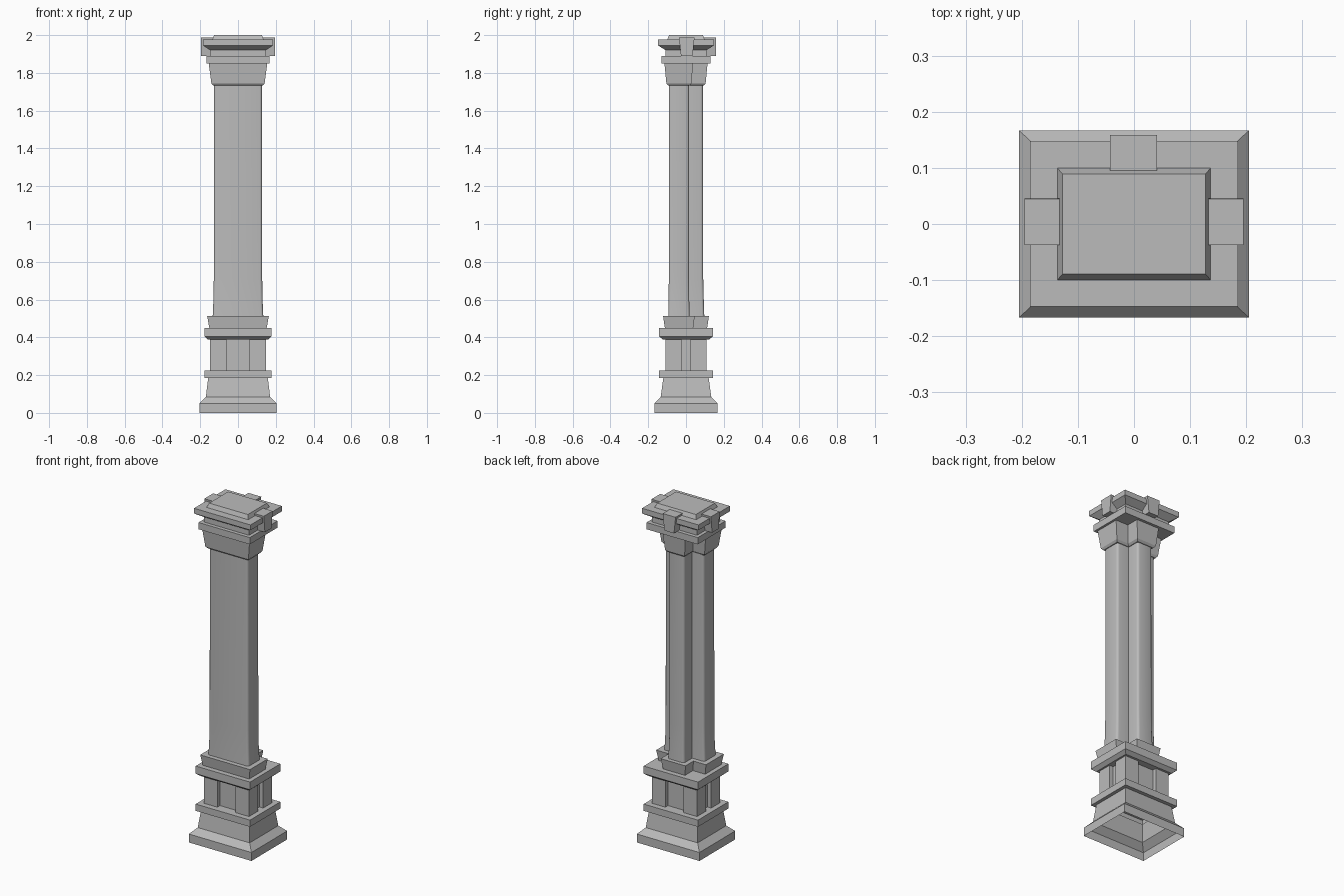
import bpy
import bmesh

cube = bpy.data.objects.get("Cube")
if cube:
    bpy.data.objects.remove(cube, do_unlink=True)

STONE = (0.5, 0.5, 0.5, 1.0)
stone = bpy.data.materials.new("grey stone")
stone.use_nodes = True
stone.diffuse_color = STONE
stone.node_tree.nodes["Principled BSDF"].inputs["Base Color"].default_value = STONE


def rect(hx, hy):
    return [(-hx, -hy), (hx, -hy), (hx, hy), (-hx, hy)]


def tee(hx, front, middle, px, back):
    """Wide front slab with a narrower pilaster behind it."""
    return [(-hx, front), (hx, front), (hx, middle), (px, middle),
            (px, back), (-px, back), (-px, middle), (-hx, middle)]


def loft(name, layers, bottom=True, top=True, bevel=0.0):
    """Skin a stack of (z, outline) layers."""
    bm = bmesh.new()
    rings = [[bm.verts.new((x, y, z)) for x, y in outline] for z, outline in layers]
    n = len(rings[0])
    for low, high in zip(rings, rings[1:]):
        for i in range(n):
            j = (i + 1) % n
            bm.faces.new((low[i], low[j], high[j], high[i]))
    if bottom:
        bm.faces.new(rings[0][::-1])
    if top:
        bm.faces.new(rings[-1])
    bm.normal_update()
    if bevel:
        corners = [e for e in bm.edges if len(e.link_faces) == 2 and e.is_convex
                   and e.calc_face_angle() > 1.0]
        bmesh.ops.bevel(bm, geom=corners, offset=bevel, segments=3,
                        profile=0.5, affect='EDGES')
    mesh = bpy.data.meshes.new(name)
    bm.to_mesh(mesh)
    bm.free()
    mesh.materials.append(stone)
    ob = bpy.data.objects.new(name, mesh)
    bpy.context.collection.objects.link(ob)
    return ob


def moulding(name, layers, **options):
    return loft(name, [(z, rect(hx, hy)) for z, hx, hy in layers], **options)


# Pedestal foot, open underneath
moulding("plinth", [(0, 0.205, 0.167), (0.05, 0.205, 0.167), (0.085, 0.17, 0.134),
                    (0.185, 0.158, 0.12), (0.185, 0.178, 0.142),
                    (0.225, 0.178, 0.142)], bottom=False)

# Pedestal die: a core with four corner posts
moulding("pedestal_core", [(0.22, 0.123, 0.083), (0.395, 0.123, 0.083)])
for sx, side in ((-1, "right"), (1, "left")):
    for sy, end in ((-1, "front"), (1, "back")):
        xs = sorted((sx * 0.06, sx * 0.148))
        ys = sorted((sy * 0.024, sy * 0.108))
        post = [(xs[0], ys[0]), (xs[1], ys[0]), (xs[1], ys[1]), (xs[0], ys[1])]
        loft(f"corner_post_{end}_{side}", [(0.22, post), (0.395, post)])

moulding("pedestal_cap", [(0.388, 0.158, 0.121), (0.405, 0.178, 0.142),
                          (0.45, 0.178, 0.142)])

# Shaft with its base and capital, stepped at the back
loft("shaft_base", [(0.45, tee(0.152, -0.112, 0.038, 0.072, 0.112)),
                    (0.512, tee(0.163, -0.121, 0.046, 0.081, 0.121))])
shaft = loft("shaft", [(0.51, tee(0.134, -0.094, 0.019, 0.054, 0.097)),
                       (0.6, tee(0.130, -0.092, 0.017, 0.051, 0.094)),
                       (0.72, tee(0.128, -0.091, 0.016, 0.05, 0.091)),
                       (1.74, tee(0.127, -0.091, 0.016, 0.05, 0.09))],
             bottom=False, top=False, bevel=0.013)
loft("capital", [(1.733, tee(0.132, -0.094, 0.02, 0.054, 0.094)),
                 (1.745, tee(0.141, -0.104, 0.028, 0.064, 0.104)),
                 (1.85, tee(0.155, -0.114, 0.038, 0.074, 0.114))])
moulding("abacus", [(1.85, 0.168, 0.13), (1.89, 0.168, 0.13)])

# Cornice and top slab
moulding("cornice", [(1.89, 0.148, 0.108), (1.92, 0.148, 0.108), (1.945, 0.185, 0.147),
                     (1.976, 0.185, 0.147)])
moulding("top_slab", [(1.975, 0.137, 0.1), (2.0, 0.127, 0.089)])


# Tapered key blocks on the sides and back
def key_block(name, x, y, half_x, half_y, taper_x, taper_y):
    def outline(wx, wy):
        return [(x + px, y + py) for px, py in rect(wx, wy)]
    loft(name, [(1.89, outline(half_x * taper_x, half_y * taper_y)),
                (1.988, outline(half_x, half_y))])


for sx, side in ((-1, "right"), (1, "left")):
    key_block(f"key_block_{side}", sx * 0.164, 0.004, 0.031, 0.041, 1, 0.75)
key_block("key_block_back", -0.001, 0.127, 0.042, 0.032, 0.75, 1)

# Soften the rounded shaft corners
bpy.ops.object.select_all(action='DESELECT')
shaft.select_set(True)
bpy.context.view_layer.objects.active = shaft
bpy.ops.object.shade_smooth_by_angle(angle=0.7)
